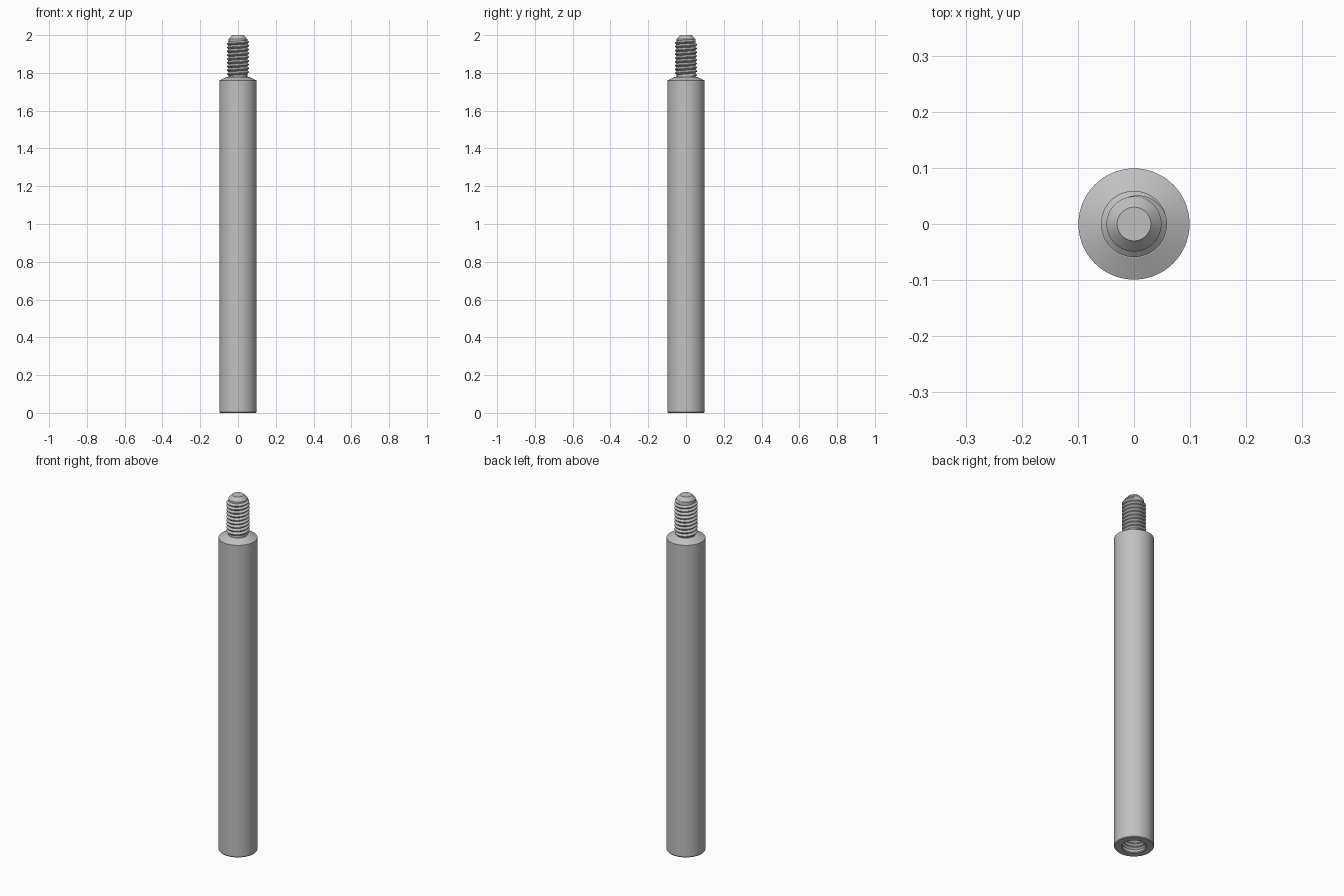
import bpy
import bmesh
from math import cos, sin, tau, radians

cube = bpy.data.objects.get("Cube")
if cube:
    bpy.data.objects.remove(cube, do_unlink=True)

# Single brushed steel colour
steel = bpy.data.materials.new("grey_steel")
steel.use_nodes = True
STEEL_RGBA = (0.53, 0.53, 0.53, 1)
steel.diffuse_color = STEEL_RGBA
steel.node_tree.nodes["Principled BSDF"].inputs["Base Color"].default_value = STEEL_RGBA

SEGMENTS = 96
PITCH = 0.02
MINOR, MAJOR = 0.049, 0.059   # thread root and crest radii


def finish(name, bm, angle):
    mesh = bpy.data.meshes.new(name)
    bm.to_mesh(mesh)
    bm.free()
    obj = bpy.data.objects.new(name, mesh)
    bpy.context.collection.objects.link(obj)
    mesh.materials.append(steel)
    bpy.ops.object.select_all(action='DESELECT')
    obj.select_set(True)
    bpy.context.view_layer.objects.active = obj
    bpy.ops.object.shade_smooth_by_angle(angle=radians(angle))
    return obj


def lathe(name, profile):
    """Revolve (radius, z) points that start and end on the axis."""
    bm = bmesh.new()
    verts = [bm.verts.new((r, 0, z)) for r, z in profile]
    edges = [bm.edges.new(pair) for pair in zip(verts, verts[1:])]
    bmesh.ops.spin(bm, geom=verts + edges, cent=(0, 0, 0), axis=(0, 0, 1),
                   angle=tau, steps=SEGMENTS, use_merge=True)
    bmesh.ops.remove_doubles(bm, verts=bm.verts[:], dist=1e-5)
    bmesh.ops.recalc_face_normals(bm, faces=bm.faces[:])
    return finish(name, bm, 12)


def thread(name, root, crest, z_low, z_high):
    """Sweep a V-shaped ridge along a helix, fading out at both ends."""
    bm = bmesh.new()
    steps_per_turn = 48
    total = round((z_high - z_low - PITCH) / PITCH * steps_per_turn)
    section = [(-0.5, 0), (-0.07, 1), (0.07, 1), (0.5, 0)]
    previous = None
    for i in range(total + 1):
        a = tau * i / steps_per_turn
        z = z_low + PITCH * (0.5 + i / steps_per_turn)
        fade = min(1, i / 12, (total - i) / 12)
        row = []
        for dz, height in section:
            r = root + (crest - root) * height * fade
            row.append(bm.verts.new((r * cos(a), r * sin(a), z + dz * PITCH)))
        if previous:
            for j in range(len(section) - 1):
                bm.faces.new((previous[j], row[j], row[j + 1], previous[j + 1]))
        previous = row
    # An internal ridge faces the axis
    if crest < root:
        for face in bm.faces:
            if face.normal.length == 0:
                face.normal_update()
        bmesh.ops.recalc_face_normals(bm, faces=bm.faces[:])
        bm.normal_update()
        test = bm.faces[:][(total // 2) * 3 + 1]
        centre = test.calc_center_median()
        if test.normal.x * centre.x + test.normal.y * centre.y > 0:
            bmesh.ops.reverse_faces(bm, faces=bm.faces[:])
    return finish(name, bm, 20)


# Round rod with a sloping shoulder and a blind socket in its base
lathe("rod_body", [
    (0, 0.26), (MAJOR, 0.23), (MAJOR, 0.004), (0.063, 0),
    (0.096, 0), (0.099, 0.004), (0.099, 1.76), (0.06, 1.778), (0, 1.778),
])

# Stud core with a chamfered tip
lathe("stud_core", [
    (0, 1.77), (MINOR, 1.77), (MINOR, 1.98), (0.03, 2.0), (0, 2.0),
])

# Screw threads outside the stud and inside the socket
thread("stud_thread", MINOR, MAJOR, 1.774, 1.98)
thread("socket_thread", MAJOR, MINOR, 0.004, 0.224)
